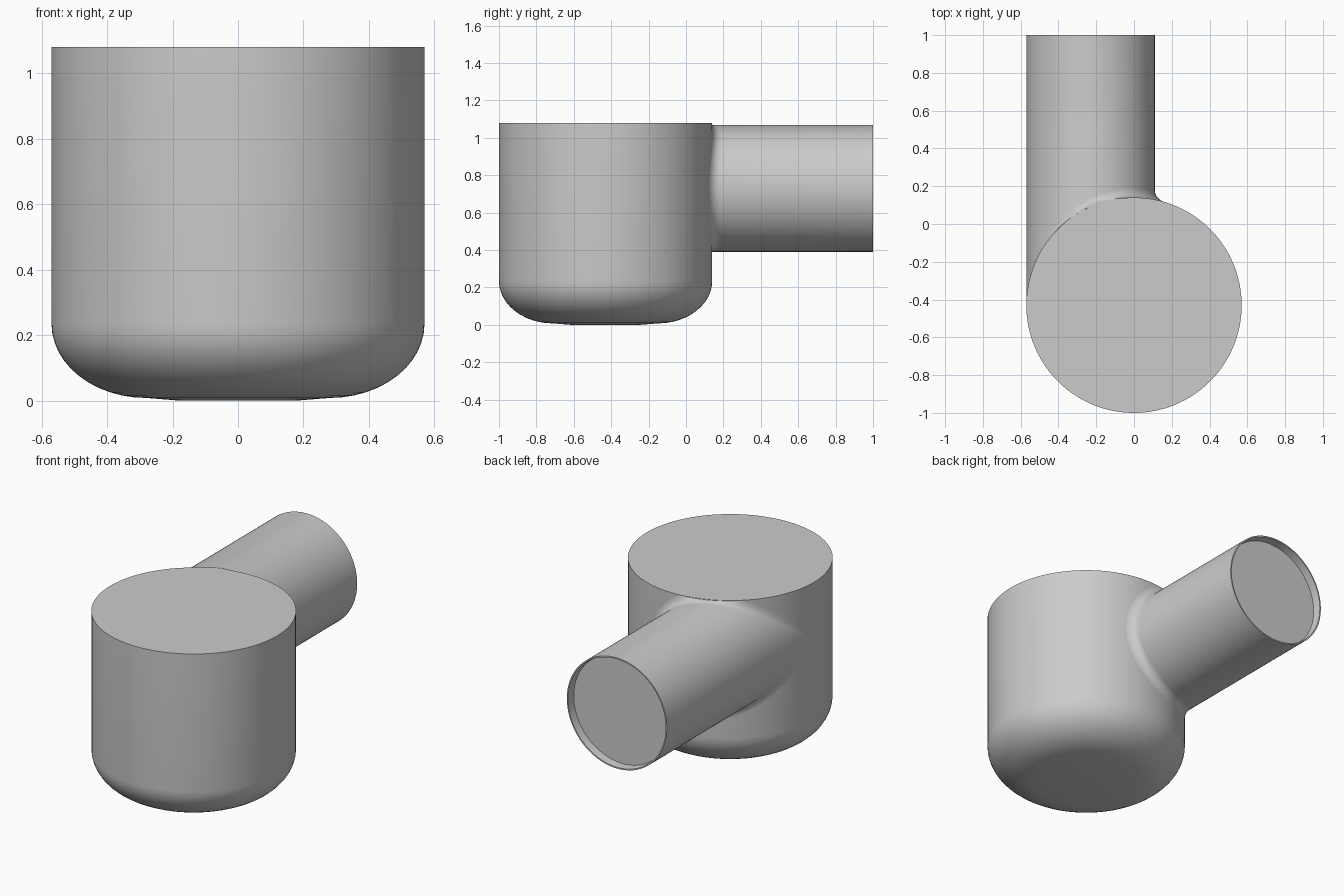
import bpy
from math import sin, cos, pi, sqrt

if "Cube" in bpy.data.objects:
    bpy.data.objects.remove(bpy.data.objects["Cube"])

N = 128
BODY_Y, BODY_R, TOP = -0.43, 0.57, 1.08      # upright vessel
PIPE_X, PIPE_Z, PIPE_R = -0.23, 0.73, 0.34   # side tube


def loft(name, rings, cap_start, cap_end):
    """Skin a list of equal-sized point rings, optionally capping the ends."""
    verts = [p for ring in rings for p in ring]
    faces = [(k * N + i, k * N + (i + 1) % N, (k + 1) * N + (i + 1) % N, (k + 1) * N + i)
             for k in range(len(rings) - 1) for i in range(N)]
    if cap_start:
        faces.append(tuple(range(N))[::-1])
    if cap_end:
        faces.append(tuple(range((len(rings) - 1) * N, len(rings) * N)))
    mesh = bpy.data.meshes.new(name)
    mesh.from_pydata(verts, [], faces)
    obj = bpy.data.objects.new(name, mesh)
    bpy.context.collection.objects.link(obj)
    bpy.ops.object.select_all(action='DESELECT')
    obj.select_set(True)
    bpy.context.view_layer.objects.active = obj
    bpy.ops.object.mode_set(mode='EDIT')
    bpy.ops.mesh.select_all(action='SELECT')
    bpy.ops.mesh.normals_make_consistent(inside=False)
    bpy.ops.object.mode_set(mode='OBJECT')
    bpy.ops.object.shade_smooth_by_angle(angle=0.6)
    return obj


ANG = [2 * pi * i / N for i in range(N)]

# vessel body: softly rounded bottom, flat top
profile = [(0.18, 0.0), (0.28, 0.008)]
profile += [(0.28 + 0.29 * sin(a), 0.235 - 0.227 * cos(a))
            for a in (pi / 2 * k / 12 for k in range(1, 13))]
profile.append((BODY_R, TOP))
loft("vessel_body", [[(r * cos(t), BODY_Y + r * sin(t), z) for t in ANG]
                     for r, z in profile], True, True)


# side tube: starts on the vessel wall with a small fillet, tangent on the left
def wall_y(x):
    return BODY_Y + sqrt(max(0.0, BODY_R ** 2 - x * x))


def fillet_ring(a):
    ring = []
    for t in ANG:
        x0 = PIPE_X + PIPE_R * cos(t)
        f = 0.05 * sqrt(max(0.0, 1 - (x0 / BODY_R) ** 2))
        r = PIPE_R + f * (1 - sin(a))
        x = max(-BODY_R, PIPE_X + r * cos(t))
        z = min(TOP - 0.002, PIPE_Z + r * sin(t))
        ring.append((x, wall_y(x) + f * (1 - cos(a)), z))
    return ring


def tube_ring(r, y):
    return [(PIPE_X + r * cos(t), y, PIPE_Z + r * sin(t)) for t in ANG]


rings = [fillet_ring(pi / 2 * k / 6) for k in range(7)]
# open lip and recessed end plate
rings += [tube_ring(PIPE_R, 1.0), tube_ring(PIPE_R - 0.008, 1.0), tube_ring(PIPE_R - 0.012, 0.95)]
loft("side_tube", rings, False, True)
